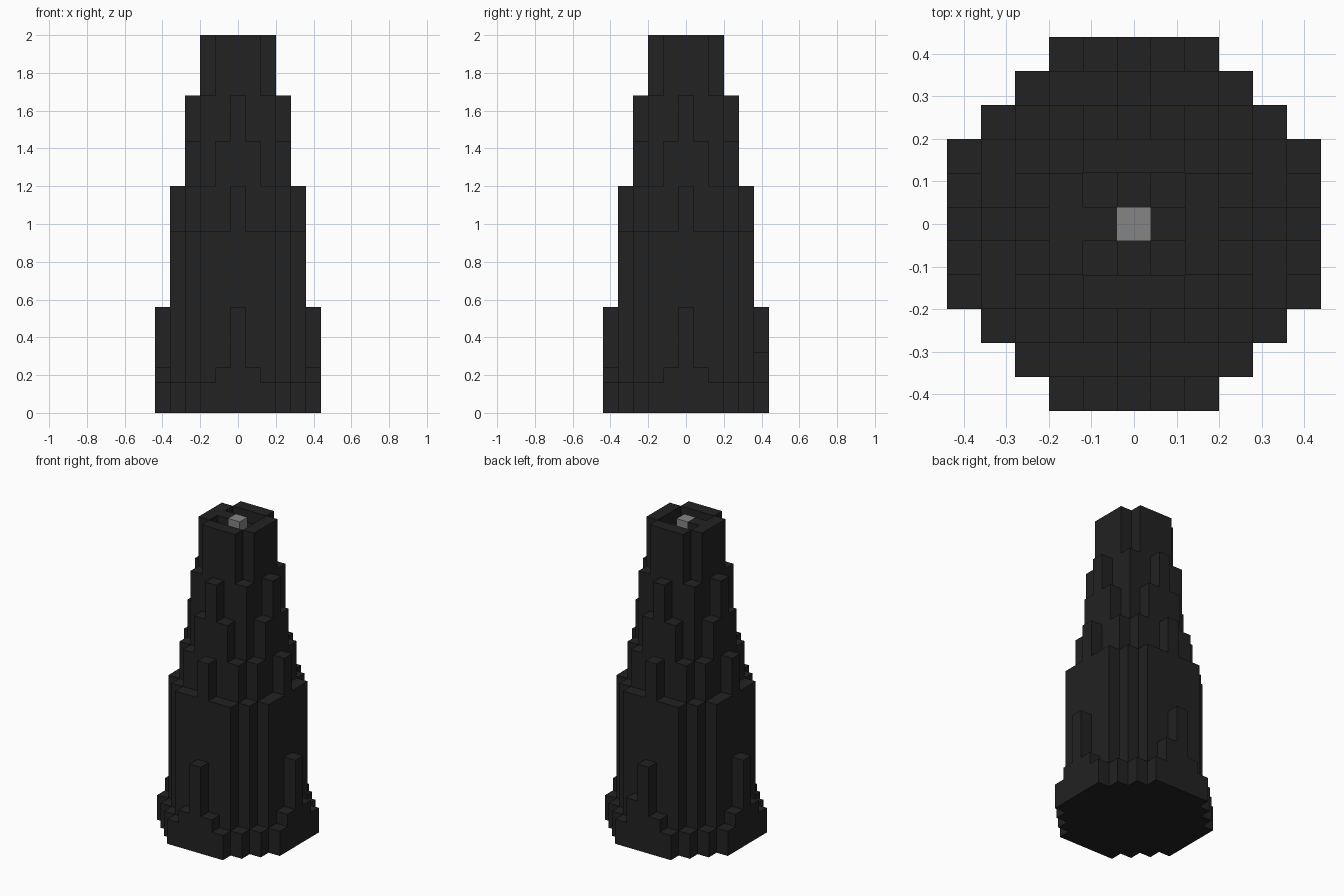
import bpy, bmesh
from mathutils import Matrix, Vector

U = 0.08  # one block

cube = bpy.data.objects.get("Cube")
if cube:
    bpy.data.objects.remove(cube, do_unlink=True)


def material(name, value):
    mat = bpy.data.materials.new(name)
    mat.use_nodes = True
    colour = (value, value, value, 1)
    mat.diffuse_color = colour
    mat.node_tree.nodes["Principled BSDF"].inputs["Base Color"].default_value = colour
    return mat


charcoal = material("charcoal", 0.016)
grey = material("grey", 0.235)


def finish(name, bm, mat):
    bmesh.ops.recalc_face_normals(bm, faces=bm.faces)
    mesh = bpy.data.meshes.new(name)
    bm.to_mesh(mesh)
    bm.free()
    mesh.materials.append(mat)
    bpy.context.collection.objects.link(bpy.data.objects.new(name, mesh))


def tier(name, radius, flat, z0, z1):
    """Slab with four flat sides and staircase corners, in blocks."""
    x, y = radius + 0.5, flat
    corner = [Vector((x, y, 0))]
    while x > flat:
        x -= 1
        corner.append(Vector((x, y, 0)))
        y += 1
        corner.append(Vector((x, y, 0)))
    bm = bmesh.new()
    ring = []
    for quarter in range(4):
        turn = Matrix.Rotation(quarter * 1.5707963, 3, "Z")
        for p in corner:
            q = (turn @ p) * U
            ring.append(bm.verts.new((q.x, q.y, z0 * U)))
    base = bm.faces.new(ring)
    top = bmesh.ops.extrude_face_region(bm, geom=[base], use_keep_orig=True)["geom"]
    bmesh.ops.translate(bm, vec=(0, 0, (z1 - z0) * U),
                        verts=[v for v in top if isinstance(v, bmesh.types.BMVert)])
    finish(name, bm, charcoal)


def block(name, x, y, width, depth, z0, z1, mat=charcoal):
    bm = bmesh.new()
    bmesh.ops.create_cube(bm, size=U)
    bmesh.ops.scale(bm, vec=(width, depth, z1 - z0), verts=bm.verts)
    bmesh.ops.translate(bm, vec=(x * U, y * U, (z0 + z1) / 2 * U), verts=bm.verts)
    finish(name, bm, mat)


def four_sides(name, distance, width, z0, z1):
    for side, dx, dy in (("front", 0, -1), ("back", 0, 1), ("left", 1, 0), ("right", -1, 0)):
        block(f"{name}_{side}", dx * distance, dy * distance,
              width if dy else 1, width if dx else 1, z0, z1)


# Stacked tiers of the tower
tier("base", 5, 2.5, 0, 2)
tier("lower_tower", 4, 2.5, 2, 12)
tier("middle_tower", 3, 2.5, 12, 15)
tier("upper_tower", 2, 2.5, 15, 21)
tier("crown_floor", 2, 1.5, 21, 23)

# Stepped buttresses on every side
four_sides("base_step", 5, 3, 2, 3)
four_sides("base_buttress", 5, 1, 3, 7)
four_sides("lower_buttress", 4, 1, 12, 15)
four_sides("upper_step", 3, 3, 15, 18)
four_sides("upper_buttress", 3, 1, 18, 21)
block("odd_base_block", 1, 5, 1, 1, 3, 4)

# Hollow crown with the chimney inside
four_sides("crown_wall", 2, 3, 23, 25)
four_sides("crown_ledge", 1, 1, 23, 24)
block("crown_bridge", -1, 0, 1, 1, 24, 25)
block("chimney_cap", 0, 0, 1, 1, 23, 25, grey)
